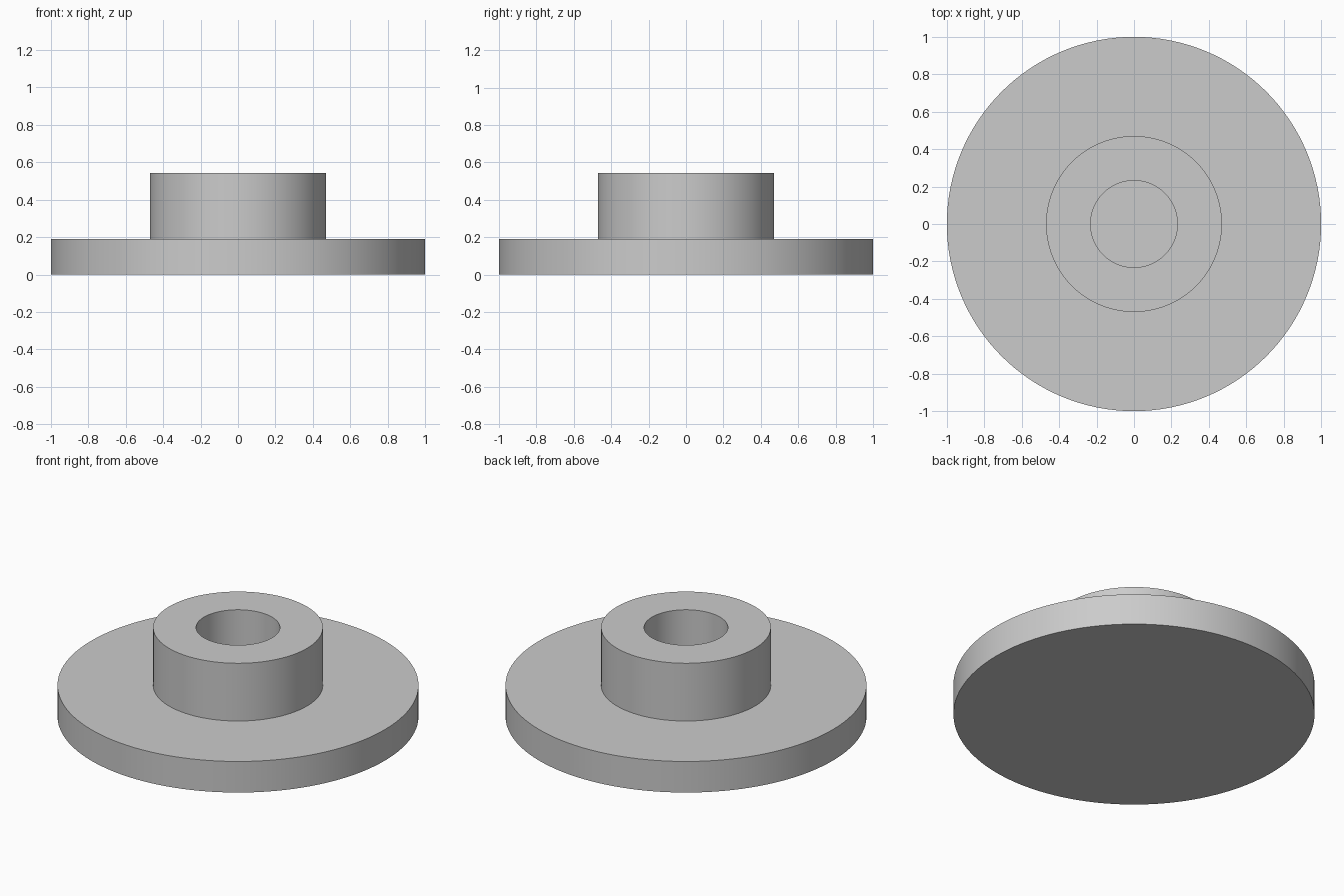
import bpy
import bmesh
from math import cos, sin, tau, radians

cube = bpy.data.objects.get("Cube")
if cube:
    bpy.data.objects.remove(cube, do_unlink=True)

SEGMENTS = 128
FLANGE_RADIUS, HUB_RADIUS, BORE_RADIUS = 1.0, 0.47, 0.232
FLANGE_TOP, HUB_TOP, BORE_FLOOR = 0.19, 0.543, 0.19

# Single plain grey
grey = bpy.data.materials.new("light grey")
grey.use_nodes = True
colour = (0.6, 0.6, 0.6, 1.0)
grey.diffuse_color = colour
grey.node_tree.nodes["Principled BSDF"].inputs["Base Color"].default_value = colour


def turned_solid(name, profile):
    """Turn a stepped profile of (radius, height) about z, capping both ends."""
    bm = bmesh.new()
    rings = []
    for radius, height in profile:
        rings.append([bm.verts.new((radius * cos(tau * i / SEGMENTS),
                                    radius * sin(tau * i / SEGMENTS), height))
                      for i in range(SEGMENTS)])
    for low, high in zip(rings, rings[1:]):
        for i in range(SEGMENTS):
            j = (i + 1) % SEGMENTS
            bm.faces.new((low[i], low[j], high[j], high[i]))
    bm.faces.new(rings[0][::-1])
    bm.faces.new(rings[-1])
    bmesh.ops.recalc_face_normals(bm, faces=bm.faces)
    mesh = bpy.data.meshes.new(name)
    bm.to_mesh(mesh)
    bm.free()
    mesh.materials.append(grey)
    obj = bpy.data.objects.new(name, mesh)
    bpy.context.collection.objects.link(obj)
    return obj


# Disc flange, raised hub and blind bore as one continuous solid
body = turned_solid("flanged_hub", [
    (FLANGE_RADIUS, 0),
    (FLANGE_RADIUS, FLANGE_TOP),
    (HUB_RADIUS, FLANGE_TOP),
    (HUB_RADIUS, HUB_TOP),
    (BORE_RADIUS, HUB_TOP),
    (BORE_RADIUS, BORE_FLOOR),
])

# Smooth round walls with crisp rims
bpy.ops.object.select_all(action="DESELECT")
body.select_set(True)
bpy.context.view_layer.objects.active = body
bpy.ops.object.shade_smooth_by_angle(angle=radians(30))
